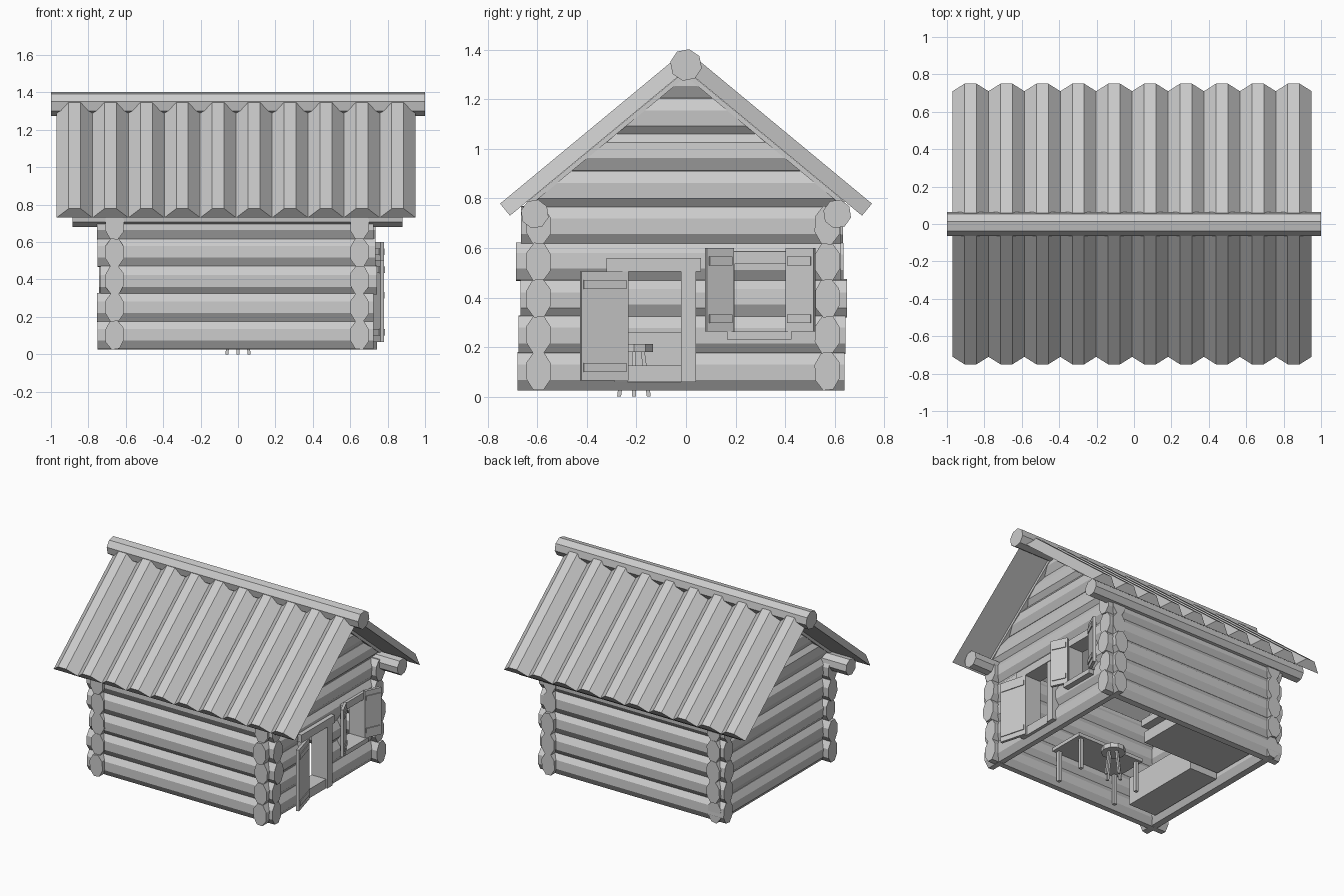
import bpy, bmesh, random
from math import cos, sin, pi, atan2, hypot
from mathutils import Vector, Matrix

cube = bpy.data.objects.get("Cube")
if cube:
    bpy.data.objects.remove(cube, do_unlink=True)
random.seed(4)

# Single plain wood-grey material
wood = bpy.data.materials.new("plain_grey")
wood.use_nodes = True
GREY = (0.6, 0.6, 0.6, 1)
wood.diffuse_color = GREY
wood.node_tree.nodes["Principled BSDF"].inputs["Base Color"].default_value = GREY


def finish(bm, name):
    bmesh.ops.recalc_face_normals(bm, faces=bm.faces)
    mesh = bpy.data.meshes.new(name)
    bm.to_mesh(mesh)
    bm.free()
    mesh.materials.append(wood)
    obj = bpy.data.objects.new(name, mesh)
    bpy.context.collection.objects.link(obj)
    return obj


def prism(name, ring_a, ring_b, clips=()):
    """Solid between two matching rings; each clip removes the side its normal points to."""
    bm = bmesh.new()
    a = [bm.verts.new(p) for p in ring_a]
    b = [bm.verts.new(p) for p in ring_b]
    bm.faces.new(a)
    bm.faces.new(b[::-1])
    for i in range(len(a)):
        j = (i + 1) % len(a)
        bm.faces.new((a[i], b[i], b[j], a[j]))
    for co, no in clips:
        bmesh.ops.bisect_plane(bm, geom=bm.verts[:] + bm.edges[:] + bm.faces[:],
                               plane_co=co, plane_no=no, clear_outer=True)
        rim = [e for e in bm.edges if e.is_boundary]
        if rim:
            bmesh.ops.holes_fill(bm, edges=rim, sides=0)
    if not bm.faces:
        bm.free()
        return None
    return finish(bm, name)


def log(name, axis, start, end, side, z, half_w, half_h, roll=0.0, clips=()):
    """Eight-sided log along x or y."""
    rings = []
    for t in (start, end):
        ring = []
        for k in range(8):
            ang = (k + 0.5) * pi / 4 + roll
            s, h = side + 1.08 * half_w * cos(ang), z + 1.08 * half_h * sin(ang)
            ring.append((t, s, h) if axis == "x" else (s, t, h))
        rings.append(ring)
    return prism(name, rings[0], rings[1], clips)


def box(name, lo, hi):
    x0, y0, z0 = lo
    x1, y1, z1 = hi
    ring = lambda z: [(x0, y0, z), (x1, y0, z), (x1, y1, z), (x0, y1, z)]
    return prism(name, ring(z0), ring(z1))


def leaf(name, hinge, tip, z0, z1):
    """Swung-open panel with two battens, between two plan points."""
    dx, dy = tip[0] - hinge[0], tip[1] - hinge[1]
    length = hypot(dx, dy)
    turn = Matrix.Translation((hinge[0], hinge[1], 0)) @ Matrix.Rotation(atan2(dy, dx), 4, "Z")
    h = 0.035
    for part, lo, hi in (("panel", (0, -0.01, z0), (length, 0.01, z1)),
                         ("low_batten", (0.01, -0.016, z0 + h), (length - 0.01, 0.016, z0 + 2 * h)),
                         ("high_batten", (0.01, -0.016, z1 - 2 * h), (length - 0.01, 0.016, z1 - h))):
        box(name + "_" + part, lo, hi).data.transform(turn)


PITCH, FIRST = 0.147, 0.103
HALF_W, HALF_H = 0.05, 0.076
WALL_X = (-0.66, 0.65)
WALL_Y = (-0.595, 0.57)
jitter = lambda a: random.uniform(-a, a)
SLOPE = 0.827
gable_clips = [(Vector((0, 0, 1.305)), Vector((0, s * SLOPE, 1))) for s in (-1, 1)]

# Long walls
for side in WALL_Y:
    for i in range(5):
        log("long_wall_log", "x", -0.745 + jitter(0.012), 0.735 + jitter(0.012),
            side, FIRST + i * PITCH, HALF_W, HALF_H, jitter(0.12))

# Top plates, ridge
for side in (-0.61, 0.61):
    log("wall_plate", "x", -0.885, 0.88, side, 0.737, 0.053, 0.055, 0.15)
log("ridge_log", "x", -1, 1, 0, 1.338, 0.06, 0.06, 0.2)

# Gable walls; the left one has a door and a window opening: y0, y1, z0, z1
DOOR = (-0.235, -0.02, 0.12, 0.505)
WINDOW = (0.19, 0.41, 0.26, 0.56)
UP, DOWN = Vector((0, 0, 1)), Vector((0, 0, -1))
for side in WALL_X:
    for i in range(9):
        z = FIRST + i * PITCH
        y0, y1 = -0.67 + jitter(0.018), 0.635 + jitter(0.018)
        roll = jitter(0.12)
        if i > 4:
            log("gable_log", "y", -0.67, 0.67, side, z, HALF_W, HALF_H, roll, gable_clips)
            continue
        cursor = y0
        if side > 0:
            for oy0, oy1, oz0, oz1 in (DOOR, WINDOW):
                if z + HALF_H < oz0 or z - HALF_H > oz1:
                    continue
                log("end_wall_log", "y", cursor, oy0, side, z, HALF_W, HALF_H, roll)
                if z - HALF_H < oz0:
                    log("log_under_opening", "y", oy0, oy1, side, z, HALF_W, HALF_H, roll,
                        [(Vector((0, 0, oz0)), UP)])
                if z + HALF_H > oz1:
                    log("log_over_opening", "y", oy0, oy1, side, z, HALF_W, HALF_H, roll,
                        [(Vector((0, 0, oz1)), DOWN)])
                cursor = oy1
        log("end_wall_log", "y", cursor, y1, side, z, HALF_W, HALF_H, roll)

# Roof: ten trapezoid planks per slope, plus rafters against the gables
STEP, TOP = 0.192, 0.063
profile = [(-STEP / 2, 0), (-STEP / 6, TOP), (STEP / 6, TOP), (STEP / 2, 0)]
for s in (-1, 1):
    for i in range(10):
        x = -0.97 + (i + 0.5) * STEP
        ends = [[(x + dx, s * (y + 0.637 * h), z + 0.771 * h) for dx, h in profile]
                for y, z in ((0.71, 0.73), (0.015, 1.305))]
        prism("roof_plank", ends[0], ends[1])
    for x in WALL_X:
        ends = [[(x + dx, s * y, z + dz) for dx, dz in ((-0.055, 0), (0.055, 0), (0.055, -0.025), (-0.055, -0.025))]
                for y, z in ((0.64, 0.787), (0.01, 1.308))]
        prism("rafter", ends[0], ends[1])

# Door frame and open door
for y0, y1 in ((-0.29, -0.235), (-0.02, 0.04)):
    box("door_jamb", (0.6, y0, 0.06), (0.725, y1, 0.505))
box("door_lintel", (0.6, -0.32, 0.505), (0.73, 0.06, 0.56))
box("door_sill", (0.6, -0.235, 0.06), (0.715, -0.02, 0.125))
leaf("door", (0.72, -0.235), (0.772, -0.425), 0.065, 0.505)

# Window frame and open shutters
box("window_sill", (0.6, 0.165, 0.23), (0.74, 0.425, 0.262))
box("window_head", (0.6, 0.165, 0.535), (0.715, 0.435, 0.585))
for y0, y1 in ((0.165, 0.195), (0.405, 0.435)):
    box("window_side", (0.6, y0, 0.262), (0.715, y1, 0.535))
leaf("near_shutter", (0.72, 0.19), (0.772, 0.08), 0.262, 0.6)
leaf("far_shutter", (0.72, 0.405), (0.772, 0.518), 0.262, 0.6)

# Stool with splayed legs
CX, CY = 0.0, -0.21
seat = [[(CX + 0.08 * cos(k * pi / 5), CY + 0.08 * sin(k * pi / 5), z) for k in range(10)]
        for z in (0.18, 0.213)]
prism("stool_seat", seat[0], seat[1])
for k in range(4):
    ux, uy = cos(k * pi / 2), sin(k * pi / 2)
    ends = [[(CX + ux * r + a, CY + uy * r + b, z)
             for a, b in ((-0.008, -0.008), (0.008, -0.008), (0.008, 0.008), (-0.008, 0.008))]
            for r, z in ((0.06, 0.0), (0.035, 0.185))]
    prism("stool_leg", ends[0], ends[1])

# Table
box("table_top", (-0.3, -0.54, 0.25), (0.24, -0.27, 0.275))
for x in (-0.27, 0.2):
    for y in (-0.52, -0.3):
        box("table_leg", (x - 0.012, y - 0.012, 0.03), (x + 0.012, y + 0.012, 0.25))

# Bed along the back wall with a pillow, and a chest by the end wall
box("bed", (-0.6, 0.13, 0.1), (0.02, 0.52, 0.18))
box("bed_pillow", (-0.1, 0.17, 0.18), (0.08, 0.48, 0.23))
box("chest", (-0.6, -0.5, 0.06), (-0.38, 0.12, 0.26))
